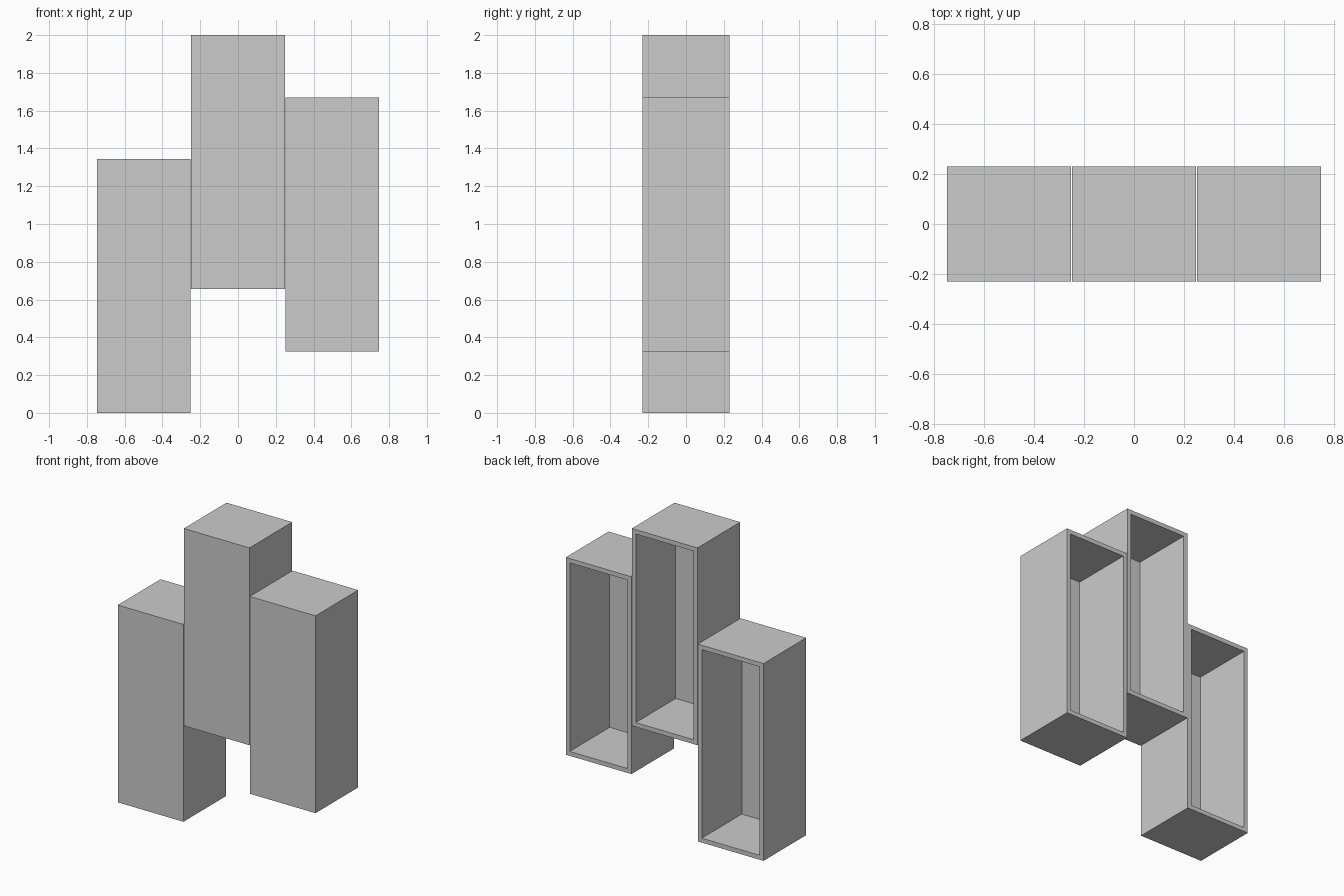
import bpy
import bmesh
from mathutils import Matrix, Vector

if "Cube" in bpy.data.objects:
    bpy.data.objects.remove(bpy.data.objects["Cube"])

WIDTH, DEPTH, HEIGHT = 0.495, 0.46, 1.345
WALL = 0.03


def open_box(name, x, z):
    """Tall shelf box, closed at the front and hollowed from the back."""
    bm = bmesh.new()
    bmesh.ops.create_cube(bm, size=1, matrix=Matrix.Diagonal((WIDTH, DEPTH, HEIGHT, 1)))
    back = max(bm.faces, key=lambda f: f.calc_center_median().y)

    # Rim around the opening
    bmesh.ops.inset_region(bm, faces=[back], thickness=WALL, use_even_offset=True)

    # Push the opening inward to form the cavity
    result = bmesh.ops.extrude_discrete_faces(bm, faces=[back])
    floor = result["faces"][0]
    bmesh.ops.translate(bm, verts=list(floor.verts), vec=Vector((0, WALL - DEPTH, 0)))
    bmesh.ops.recalc_face_normals(bm, faces=bm.faces[:])

    mesh = bpy.data.meshes.new(name)
    bm.to_mesh(mesh)
    bm.free()
    obj = bpy.data.objects.new(name, mesh)
    obj.location = (x, 0, z + HEIGHT / 2)
    bpy.context.collection.objects.link(obj)


# Three identical boxes staggered in height
for name, x, z in (("left_box", -0.498, 0.0),
                   ("middle_box", 0.0, 0.655),
                   ("right_box", 0.498, 0.325)):
    open_box(name, x, z)
